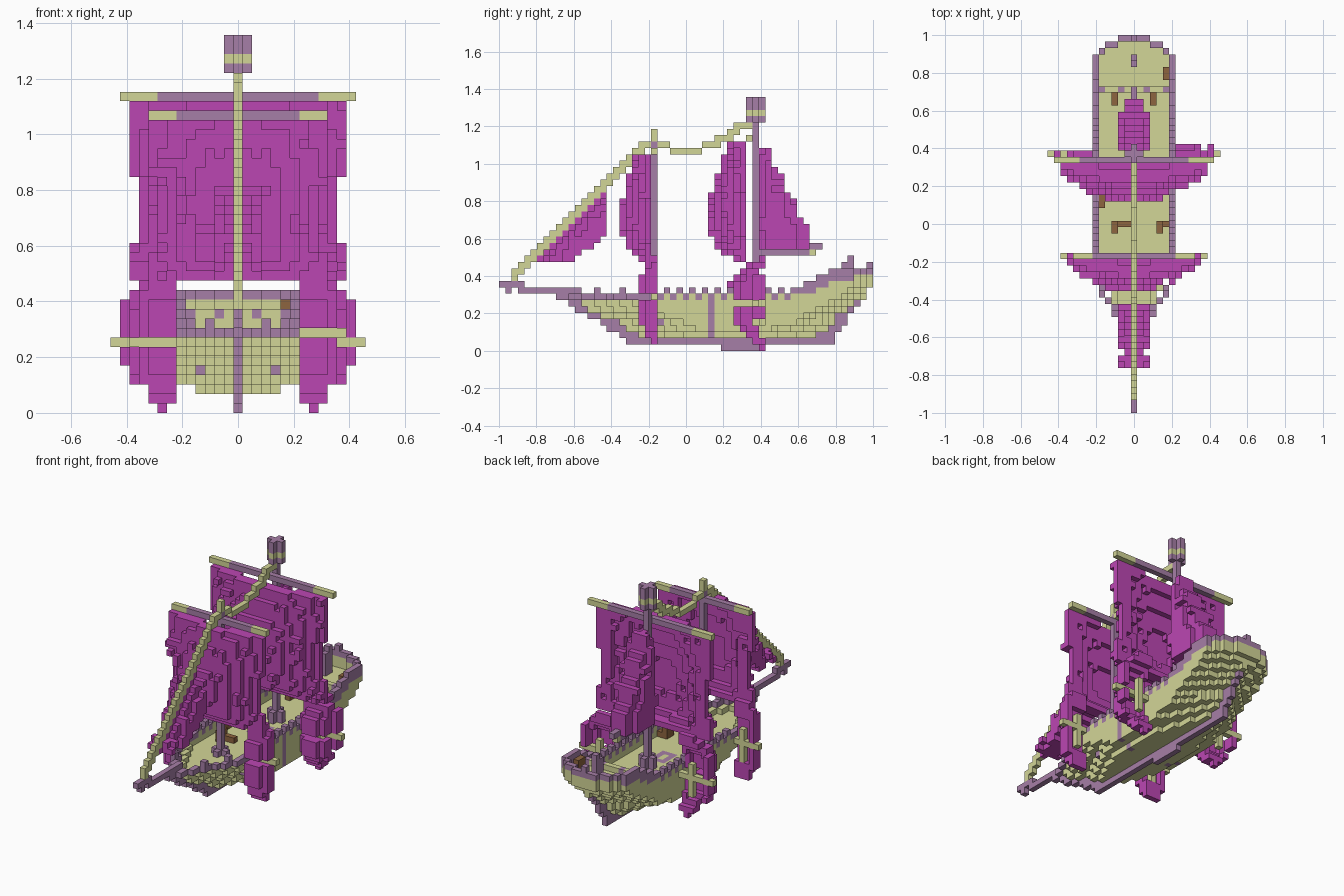
import bpy, bmesh, random
from mathutils import Vector

if "Cube" in bpy.data.objects:
    bpy.data.objects.remove(bpy.data.objects["Cube"])
random.seed(4)
V = 2 / 59  # block size


def material(name, rgb):
    m = bpy.data.materials.new(name)
    m.use_nodes = True
    m.diffuse_color = (*rgb, 1)
    m.node_tree.nodes["Principled BSDF"].inputs["Base Color"].default_value = (*rgb, 1)
    return m


MATS = [material("pale olive wood", (0.65, 0.67, 0.31)),
        material("dusky purple trim", (0.38, 0.21, 0.385)),
        material("magenta cloth", (0.50, 0.062, 0.45)),
        material("brown cargo", (0.27, 0.13, 0.05))]
OLIVE, PURPLE, CLOTH, BROWN = range(4)
AXES = [Vector(a) for a in ((1, 0, 0), (0, 1, 0), (0, 0, 1))]


def build(name, cells):
    """Make one blocky mesh from {(across, along, up): colour}."""
    bm = bmesh.new()
    for (i, j, k), colour in cells.items():
        c = Vector((i * V, (j + 0.5) * V - 1, (k + 0.5) * V))
        for a in range(3):
            for s in (-1, 1):
                n = [i, j, k]
                n[a] += s
                if tuple(n) in cells:
                    continue
                u, w = AXES[(a + 1) % 3] * V / 2, AXES[(a + 2) % 3] * V / 2 * s
                o = c + AXES[a] * s * V / 2
                f = bm.faces.new([bm.verts.new(p) for p in
                                  (o - u - w, o + u - w, o + u + w, o - u + w)])
                f.material_index = colour
    bmesh.ops.remove_doubles(bm, verts=bm.verts, dist=V / 20)
    me = bpy.data.meshes.new(name)
    bm.to_mesh(me)
    bm.free()
    for m in MATS:
        me.materials.append(m)
    bpy.context.collection.objects.link(bpy.data.objects.new(name, me))


def box(i0, i1, j0, j1, k0, k1, colour):
    return {(i, j, k): colour for i in range(i0, i1 + 1)
            for j in range(j0, j1 + 1) for k in range(k0, k1 + 1)}


# Hull: half width at each station and level
def half(j, k):
    start = round(22 - 1.6 * k) if k < 8 else 9
    end = min(58, round(51 + 0.7 * k))
    if j < start or j > end:
        return -1
    s = end - j
    stern = (2, 4, 5, 6)[min(s, 3)] if k > 8 else int(s * (0.2 * k - 0.05))
    widest = (0, 0, 4, 6)[min(k, 3)]
    return min(widest, int((j - start) * (0.4 + 0.02 * min(k, 8))), stern)


def rail(j):
    if j < 46:
        return 9 if j > 24 and j % 2 == 0 else 8
    return min(12, 8 + (j - 44) // 2)


def hull_colour(i, j, k, w):
    top = rail(j)
    if k == top or (47 < j < 56 and k == top - 1) or k == 1 or (j == 33 and abs(i) == w):
        return PURPLE
    if i == 0 and k < 8 and (w == 0 or half(j - 1, k) < 0):
        return PURPLE
    if k == 4 and j == 25 and abs(i) == 4:
        return PURPLE
    return OLIVE


hull = box(0, 0, 35, 40, 0, 0, PURPLE)
for j in range(9, 59):
    deck = 6 if j < 50 else 9
    for k in range(1, rail(j) + 1):
        w = half(j, k)
        for i in range(-w, w + 1):
            edge = abs(i) == w or min(half(j - 1, k), half(j + 1, k)) < abs(i)
            if k <= deck or edge:
                hull[i, j, k] = hull_colour(i, j, k, w) if edge or k < deck else OLIVE
    if j in (15, 19):
        for s in (-1, 1):
            hull[s * half(j, 8), j, 9] = PURPLE
# Hatch rim and quarterdeck railing
hull.update({**box(-1, 1, 34, 37, 6, 6, PURPLE), **box(0, 0, 35, 36, 6, 6, OLIVE)})
for i in range(-5, 6):
    hull[i, 50, 10] = PURPLE if abs(i) in (2, 5) else OLIVE
build("hull", hull)

# Bowsprit and stern post
build("bowsprit", {**box(0, 0, 0, 3, 10, 10, PURPLE), **box(0, 0, 3, 12, 9, 9, PURPLE),
                   (0, 1, 9): PURPLE})
build("stern_post", {**box(0, 0, 54, 55, 10, 13, PURPLE), (0, 55, 14): PURPLE,
                     (0, 58, 13): PURPLE})

# Cargo on deck
cargo = {}
for i, j, k, n in ((-3, 28, 7, 2), (4, 28, 7, 1), (-5, 32, 7, 0), (5, 52, 10, 0),
                   (-3, 48, 7, 0), (3, 48, 7, 0)):
    cargo.update({**box(i, i + n, j + 1, j + 1, k, k, BROWN),
                  **box(i, i, j, j + 1, k, k + 1, BROWN)})
build("cargo", cargo)

# Masts, yards and lookout
build("fore_mast", {**box(0, 0, 24, 24, 7, 32, PURPLE), **box(0, 0, 24, 24, 33, 34, OLIVE),
                    **box(-1, 1, 24, 24, 7, 7, PURPLE), **box(0, 0, 23, 25, 7, 7, PURPLE)})
build("main_mast", {**box(0, 0, 40, 40, 7, 36, PURPLE), **box(-1, 1, 40, 40, 7, 8, PURPLE),
                    **box(0, 0, 39, 41, 7, 8, PURPLE)})
lookout = {}
for k in range(36, 40):
    c = OLIVE if k == 37 else PURPLE
    lookout.update({**box(-1, 1, 40, 40, k, k, c), **box(0, 0, 39, 41, k, k, c)})
build("lookout", lookout)
for name, half_len, trim, j, k in (("fore_yard", 9, 6, 24, 31), ("main_yard", 12, 8, 39, 33)):
    build(name, {**box(-half_len, half_len, j, j, k, k, OLIVE),
                 **box(-trim, trim, j, j, k, k, PURPLE)})
build("boom", {**box(0, 0, 41, 48, 15, 15, PURPLE), (0, 49, 15): OLIVE,
               **box(0, 0, 49, 50, 16, 16, PURPLE)})

# Rigging
rope = {}
for j in range(2, 23):
    rope.update(box(0, 0, j, j, 9 + j, 10 + j, OLIVE))
for a, b, k in ((23, 26, 32), (27, 31, 31), (32, 34, 32), (34, 36, 33), (36, 37, 34), (37, 39, 35)):
    rope.update(box(0, 0, a, b, k, k, OLIVE))
build("rigging", rope)


# Square sails: a sheet bulging forward, with ruffled blocks
def square_sail(name, wide, back, low, high, depth):
    cells = {}
    for k in range(low, high + 1):
        t = (k - low) / (high - low)
        bulge = depth * min(1 - 1.3 * abs(t - 0.4) ** 1.5, 0.25 + 5 * t)
        w = wide - (1 if 0.17 < t < 0.6 else 0)
        for i in range(-w, w + 1):
            front = back - round(bulge * (1 - (i / w) ** 2))
            if random.random() < 0.12 and front > back - round(bulge):
                front -= 1
            cells.update(box(i, i, front, min(front + 1, back), k, k, CLOTH))
    build(name, cells)


square_sail("fore_sail", 9, 23, 14, 30, 4)
square_sail("main_sail", 11, 38, 14, 32, 5)

# Jib under the forestay
jib = {}
for j in range(6, 17):
    low = 14 + max(0, j - 10) * 2 // 3
    for k in range(low, 9 + j):
        w = min(2, (9 + j - k) // 2, (j - 4) // 3)
        if random.random() < 0.15:
            w = min(2, w + 1)
        jib.update(box(-w, w, j, j, k, k, CLOTH))
build("jib", jib)

# Rear sail behind the main mast
rear = {}
for k in range(16, 32):
    end = min(48, round(48.5 - (k - 17) * 0.5))
    for j in range(41, end + 1):
        w = min(2, (end - j + 2) // 2, (33 - k) // 3, j - 40)
        if random.random() < 0.15:
            w = min(2, w + 1)
        rear.update(box(-w, w, j, j, k, k, CLOTH))
build("rear_sail", rear)

# Side sails: small cloths on crossed spars beside the hull
REACH = (8, 9, 9, 11, 11, 12, 12, 12, 12, 12, 12, 12, 11, 10, 9)


def side_sail(name, side, outer, back, low, depth, spar, bar):
    mid = (7 + outer) // 2
    cells = {}
    for k in range(low, 15):
        t = (k - low) / (14 - low)
        for i in range(8 if k == 0 else 7, min(REACH[k], outer) + 1):
            d = depth * min(1, 5 * t * (1 - t)) * (1 - ((i - mid) / 3.6) ** 2)
            front = back - round(d)
            if k != bar:
                cells.update(box(side * i, side * i, front, min(front + 1, back), k, k, CLOTH))
    for k in range(bar - 3, bar + 3):
        cells.setdefault((side * mid, back, k), OLIVE)
    a, b = sorted((side * 7, side * (outer + 1)))
    cells.update(box(a, b, spar, spar, bar, bar, OLIVE))
    build(name, cells)


for side, label in ((1, "left"), (-1, "right")):
    side_sail("fore_side_sail_" + label, side, 10, 24, 1, 2, 24, 8 if side > 0 else 7)
    side_sail("main_side_sail_" + label, side, 12, 41 if side > 0 else 40, 0, 4, 40, 7)
